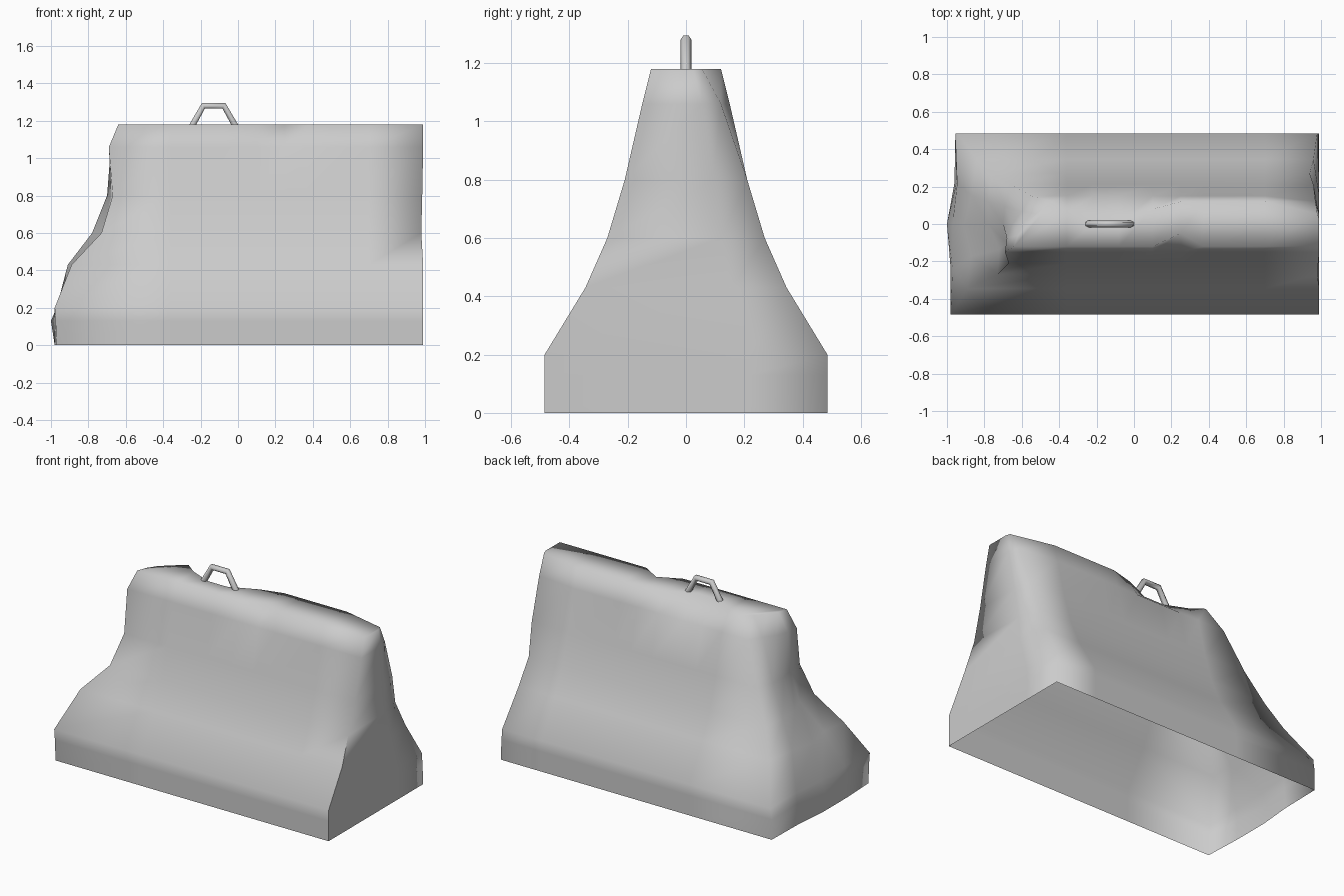
import bpy, bmesh

old = bpy.data.objects.get("Cube")
if old:
    bpy.data.objects.remove(old, do_unlink=True)


def material(name, color):
    m = bpy.data.materials.new(name)
    m.use_nodes = True
    m.diffuse_color = color
    m.node_tree.nodes["Principled BSDF"].inputs["Base Color"].default_value = color
    return m


concrete = material("concrete grey", (0.6, 0.6, 0.6, 1))

# Levels: height, half width, broken end x from front to back, clean end x from front to back
LEVELS = [
    (0.00, 0.485, (-.97, -.98, -.98, -.96, -.955), (.99, .99, .99)),
    (0.13, 0.485, (-.975, -.98, -1.0, -.95, -.955), (.99, .99, .985)),
    (0.20, 0.485, (-.98, -.97, -.97, -.945, -.945), (.99, .99, .98)),
    (0.43, 0.345, (-.89, -.87, -.91, -.87, -.84), (.99, .99, .96)),
    (0.60, 0.270, (-.73, -.72, -.78, -.78, -.76), (.98, .97, .94)),
    (0.80, 0.210, (-.67, -.68, -.70, -.69, -.66), (.985, .98, .96)),
    (1.06, 0.150, (-.69, -.68, -.65, -.60, -.55), (.99, .99, .97)),
    (1.18, 0.120, (-.64, -.62, -.58, -.52, -.44), (.99, .99, .98)),
]
STATIONS = [-.36, -.22, -.08, .1, .25, .37, .7]
# Chipped rim: y of the top edge at some stations
FRONT_CHIPS = {.25: -.05}
BACK_CHIPS = {-.36: .06, -.22: .0, -.08: .0, .1: .08}


def ring(bm, level):
    """Loop of vertices, split into front, clean end, back and broken end."""
    z, w, left, right = level
    top = z == LEVELS[-1][0]
    back_right = {1.06: .12, 1.18: .055}.get(z, w)
    front = [(left[0], -w)]
    front += [(x, FRONT_CHIPS.get(x, -w) if top else -w) for x in STATIONS]
    front.append((right[0], -w))
    back = [(right[2], back_right)]
    back += [(x, BACK_CHIPS.get(x, w) if top else w) for x in reversed(STATIONS)]
    back.append((left[4], w))
    broken = [(left[3], w * .45), (left[2], 0), (left[1], -w * .5)]
    points = front + [(right[1], back_right * .45)] + back + broken
    return [bm.verts.new((x, y, z)) for x, y in points]


# Barrier body: hollow shell lofted through the levels, open underneath
bm = bmesh.new()
rings = [ring(bm, level) for level in LEVELS]
for low, high in zip(rings, rings[1:]):
    for i in range(len(low)):
        j = (i + 1) % len(low)
        bm.faces.new((low[i], low[j], high[j], high[i]))

# Flat top, filled strip by strip between the front and back rims
top = rings[-1]
n = len(STATIONS) + 2
front, back = top[:n], list(reversed(top[n + 1:2 * n + 1]))
for i in range(n - 1):
    bm.faces.new((front[i], front[i + 1], back[i + 1], back[i]))
bm.faces.new((front[-1], top[n], back[-1]))
bm.faces.new([front[0], back[0]] + top[2 * n + 1:])

# Smooth faces, with crisp lower corners at the clean end
for f in bm.faces:
    f.smooth = True
for r, s in zip(rings[:4], rings[1:5]):
    edge = bm.edges.get((r[n - 1], s[n - 1]))
    edge.smooth = False
mesh = bpy.data.meshes.new("barrier_body")
bm.to_mesh(mesh)
bm.free()
mesh.materials.append(concrete)
body = bpy.data.objects.new("barrier_body", mesh)
bpy.context.collection.objects.link(body)

# Lifting handle: bent six-sided bar
curve = bpy.data.curves.new("lifting_handle", "CURVE")
curve.dimensions = "3D"
curve.bevel_depth = 0.019
curve.bevel_resolution = 1
curve.use_fill_caps = True
spline = curve.splines.new("POLY")
path = [(-.25, 1.165), (-.185, 1.28), (-.075, 1.28), (-.01, 1.165)]
spline.points.add(len(path) - 1)
for p, (x, z) in zip(spline.points, path):
    p.co = (x, 0, z, 1)
spline.use_smooth = True
curve.materials.append(concrete)
handle = bpy.data.objects.new("lifting_handle", curve)
bpy.context.collection.objects.link(handle)
